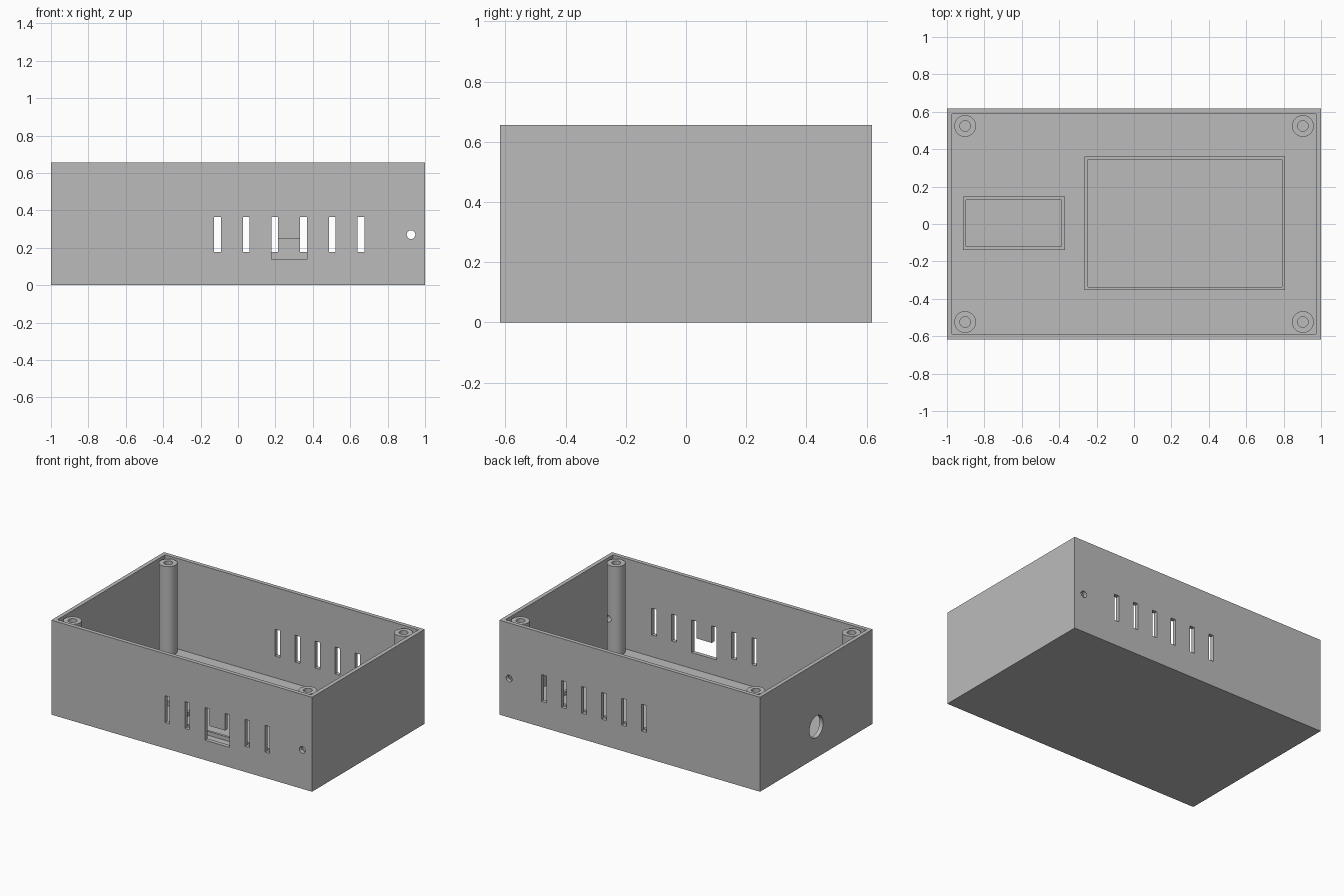
import bpy, bmesh, math
from mathutils import Matrix, Vector

cube = bpy.data.objects.get("Cube")
if cube:
    bpy.data.objects.remove(cube, do_unlink=True)

grey = bpy.data.materials.new("light_grey")
grey.use_nodes = True
colour = (0.5, 0.5, 0.5, 1)
grey.diffuse_color = colour
grey.node_tree.nodes["Principled BSDF"].inputs["Base Color"].default_value = colour

# Main dimensions
W, D, H = 1.0, 0.617, 0.655
WALL, FLOOR = 0.028, 0.028
BOSS_TOP = H - 0.012


def finish(bm, name):
    bmesh.ops.recalc_face_normals(bm, faces=bm.faces)
    mesh = bpy.data.meshes.new(name)
    bm.to_mesh(mesh)
    bm.free()
    mesh.materials.append(grey)
    obj = bpy.data.objects.new(name, mesh)
    bpy.context.collection.objects.link(obj)
    return obj


def box(name, lo, hi):
    lo, hi = Vector(lo), Vector(hi)
    bm = bmesh.new()
    size = Matrix.Diagonal((*(hi - lo), 1))
    bmesh.ops.create_cube(bm, size=1, matrix=Matrix.Translation((lo + hi) / 2) @ size)
    return finish(bm, name)


def cylinder(name, centre, radius, length, axis="Z", sides=48):
    turn = {"X": Matrix.Rotation(math.pi / 2, 4, "Y"),
            "Y": Matrix.Rotation(math.pi / 2, 4, "X"),
            "Z": Matrix.Identity(4)}[axis]
    bm = bmesh.new()
    bmesh.ops.create_cone(bm, cap_ends=True, segments=sides, radius1=radius,
                          radius2=radius, depth=length,
                          matrix=Matrix.Translation(centre) @ turn)
    return finish(bm, name)


def cut(obj, *cutters):
    """Subtract each cutter, apply the result and discard the cutter."""
    for cutter in cutters:
        mod = obj.modifiers.new("cut", "BOOLEAN")
        mod.operation, mod.solver, mod.object = "DIFFERENCE", "EXACT", cutter
        bpy.context.view_layer.update()
        graph = bpy.context.evaluated_depsgraph_get()
        mesh = bpy.data.meshes.new_from_object(obj.evaluated_get(graph))
        obj.modifiers.clear()
        obj.data = mesh
        bpy.data.objects.remove(cutter, do_unlink=True)


def smooth(obj):
    bpy.ops.object.select_all(action="DESELECT")
    obj.select_set(True)
    bpy.context.view_layer.objects.active = obj
    bpy.ops.object.shade_smooth_by_angle(angle=math.radians(30))


def side_hole():
    """Small hole running from front to back through walls and bosses."""
    return cylinder("side_hole_cutter", (0.925, 0, 0.27), 0.023, 3, "Y", 32)


# Open-topped case
case = box("case", (-W, -D, 0), (W, D, H))
cut(case, box("cavity_cutter", (-W + WALL, -D + WALL, FLOOR), (W - WALL, D - WALL, 1)))

# Vent slots through both long walls
for i in range(6):
    x = -0.11 + i * 0.1535
    cut(case, box("slot_cutter", (x - 0.018, -1, 0.178), (x + 0.018, 1, 0.364)))

# Front port, cable hole in the end wall, small side hole
cut(case,
    box("port_cutter", (0.179, -0.7, 0.138), (0.3685, -0.5, 0.246)),
    cylinder("cable_hole_cutter", (-W, 0, 0.215), 0.075, 0.3, "X"),
    side_hole())
smooth(case)

# Corner screw bosses
for sx, side in ((-1, "right"), (1, "left")):
    for sy, end in ((-1, "front"), (1, "back")):
        x, y = sx * 0.903, sy * 0.524
        base = FLOOR - 0.005
        boss = cylinder(f"{end}_{side}_boss", (x, y, (base + BOSS_TOP) / 2),
                        0.058, BOSS_TOP - base)
        cut(boss, cylinder("screw_cutter", (x, y, FLOOR + 0.5), 0.028, 1, sides=32))
        if sx > 0:
            cut(boss, side_hole())
        smooth(boss)


# Low locating frames on the floor
def floor_frame(name, x0, x1, y0, y1, rim=0.017, top=0.055):
    frame = box(name, (x0, y0, FLOOR - 0.005), (x1, y1, top))
    cut(frame, box("frame_cutter", (x0 + rim, y0 + rim, -1), (x1 - rim, y1 - rim, 1)))


floor_frame("large_board_frame", -0.264, 0.807, -0.353, 0.361)
floor_frame("small_board_frame", -0.915, -0.37, -0.138, 0.146)
